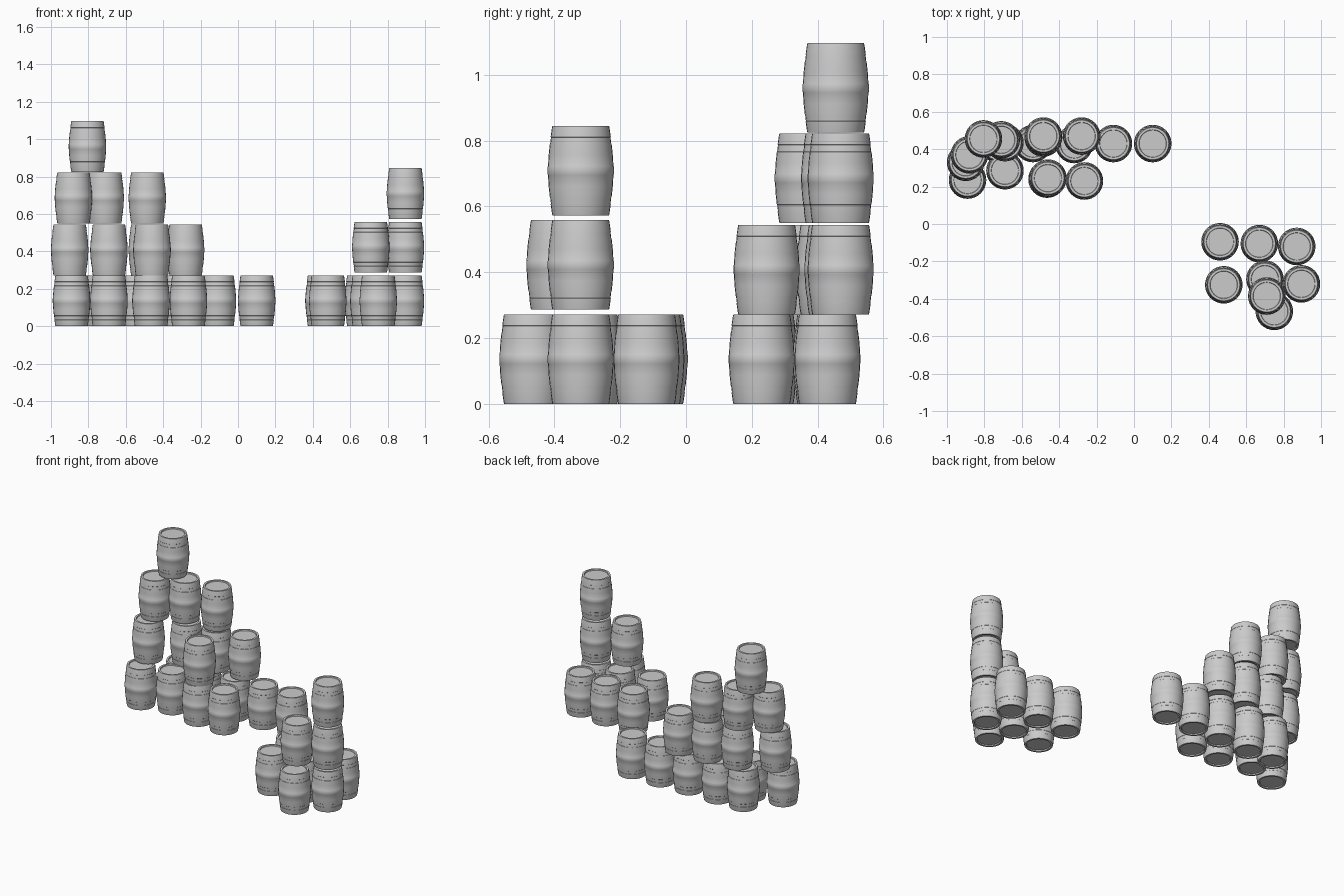
import bpy, bmesh, math

if "Cube" in bpy.data.objects:
    bpy.data.objects.remove(bpy.data.objects["Cube"])

H = 0.272      # barrel height
SIDES = 32

# Half profile (radius, height) from the recessed bottom to the belly
half = [(0.072, 0.007), (0.074, 0.0), (0.086, 0.0), (0.0875, 0.006),
        (0.0915, 0.034), (0.0905, 0.035), (0.093, 0.055), (0.094, 0.056),
        (0.0975, 0.088), (0.0995, 0.122), (0.1005, 0.124)]
profile = half + [(r, H - z) for r, z in reversed(half)]


def barrel_mesh():
    """Lathe the profile and cap both recessed heads."""
    bm = bmesh.new()
    rings = []
    for r, z in profile:
        rings.append([bm.verts.new((r * math.cos(2 * math.pi * i / SIDES),
                                    r * math.sin(2 * math.pi * i / SIDES), z))
                      for i in range(SIDES)])
    for a, b in zip(rings, rings[1:]):
        for i in range(SIDES):
            j = (i + 1) % SIDES
            bm.faces.new((a[i], a[j], b[j], b[i]))
    bm.faces.new(list(reversed(rings[0])))
    bm.faces.new(rings[-1])
    bmesh.ops.recalc_face_normals(bm, faces=bm.faces)
    me = bpy.data.meshes.new("barrel")
    bm.to_mesh(me)
    bm.free()
    return me


mesh = barrel_mesh()

# Layers of each stack: base height -> (x, y) positions
back_stack = {
    0.0: [(0.10, 0.43), (-0.11, 0.43), (-0.32, 0.425), (-0.54, 0.43), (-0.73, 0.43),
          (-0.265, 0.23), (-0.465, 0.24), (-0.69, 0.285), (-0.89, 0.235)],
    0.272: [(-0.90, 0.33), (-0.69, 0.435), (-0.485, 0.46), (-0.46, 0.245), (-0.28, 0.47)],
    0.55: [(-0.88, 0.37), (-0.71, 0.45), (-0.485, 0.47)],
    0.824: [(-0.805, 0.455)],
}
front_stack = {
    0.0: [(0.46, -0.095), (0.67, -0.105), (0.87, -0.12), (0.48, -0.325),
          (0.70, -0.295), (0.895, -0.32), (0.75, -0.467)],
    0.286: [(0.71, -0.385), (0.895, -0.32)],
    0.573: [(0.895, -0.32)],
}

for stack, layers in (("back", back_stack), ("front", front_stack)):
    for level, (z, spots) in enumerate(layers.items(), 1):
        for n, (x, y) in enumerate(spots, 1):
            ob = bpy.data.objects.new(f"{stack}_stack_level_{level}_barrel_{n}", mesh)
            ob.location = (x, y, z)
            bpy.context.collection.objects.link(ob)

# Smooth staves, keep rims and heads crisp
ob.select_set(True)
bpy.context.view_layer.objects.active = ob
mesh.shade_smooth()
mesh.set_sharp_from_angle(angle=math.radians(30))
